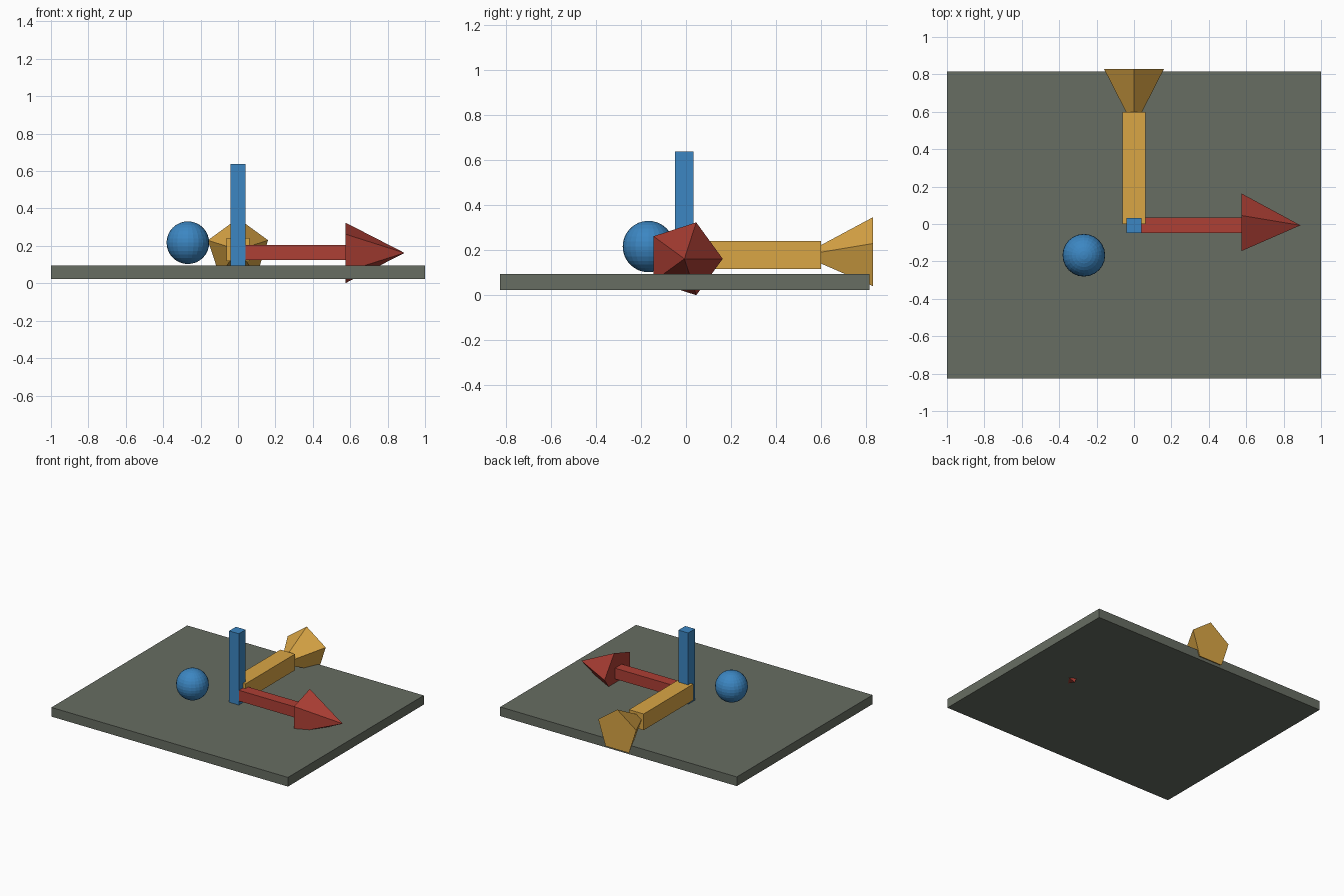
import bpy, bmesh, math
from mathutils import Vector

if "Cube" in bpy.data.objects:
    bpy.data.objects.remove(bpy.data.objects["Cube"])


def material(name, rgb):
    m = bpy.data.materials.new(name)
    m.diffuse_color = (*rgb, 1)
    m.use_nodes = True
    m.node_tree.nodes["Principled BSDF"].inputs["Base Color"].default_value = m.diffuse_color
    return m


def finish(name, bm, mat):
    bmesh.ops.recalc_face_normals(bm, faces=bm.faces)
    me = bpy.data.meshes.new(name)
    bm.to_mesh(me)
    bm.free()
    me.materials.append(mat)
    ob = bpy.data.objects.new(name, me)
    bpy.context.collection.objects.link(ob)
    return ob


def box(name, lo, hi, mat):
    lo, hi = Vector(lo), Vector(hi)
    bm = bmesh.new()
    bmesh.ops.create_cube(bm, size=1)
    bmesh.ops.scale(bm, vec=hi - lo, verts=bm.verts)
    bmesh.ops.translate(bm, vec=(lo + hi) / 2, verts=bm.verts)
    return finish(name, bm, mat)


def pyramid(name, base, tip, first, other, radius, mat, sides=5):
    """Cone with its first base corner pointing along 'first'."""
    base, first, other = Vector(base), Vector(first), Vector(other)
    bm = bmesh.new()
    ring = []
    for i in range(sides):
        a = math.tau * i / sides
        ring.append(bm.verts.new(base + radius * (first * math.cos(a) + other * math.sin(a))))
    apex = bm.verts.new(tip)
    bm.faces.new(ring)
    for i in range(sides):
        bm.faces.new((ring[i], ring[(i + 1) % sides], apex))
    return finish(name, bm, mat)


grey_green = material("grey_green", (0.135, 0.153, 0.122))
red = material("red", (0.42, 0.05, 0.035))
yellow = material("yellow", (0.70, 0.38, 0.06))
blue = material("blue", (0.045, 0.24, 0.54))

# Ground slab
box("base_slab", (-1, -0.825, 0.024), (1, 0.815, 0.094), grey_green)

# Red arrow along +x, head pokes through the slab
box("red_shaft", (0, -0.047, 0.124), (0.58, 0.036, 0.206), red)
pyramid("red_arrowhead", (0.575, -0.007, 0.1625), (0.89, -0.007, 0.1625),
        (0, 1, 0), (0, 0, 1), 0.17, red)

# Yellow bar along +y, with an outward flaring end
box("yellow_shaft", (-0.062, 0, 0.118), (0.062, 0.6, 0.242), yellow)
pyramid("yellow_flare", (0, 0.83, 0.178), (0, 0.515, 0.178),
        (0, 0, 1), (1, 0, 0), 0.169, yellow)

# Blue post
box("blue_post", (-0.041, -0.049, 0.065), (0.041, 0.033, 0.639), blue)

# Blue ball
bm = bmesh.new()
bmesh.ops.create_uvsphere(bm, u_segments=24, v_segments=16, radius=0.114)
bmesh.ops.translate(bm, vec=(-0.268, -0.167, 0.217), verts=bm.verts)
finish("blue_ball", bm, blue)
